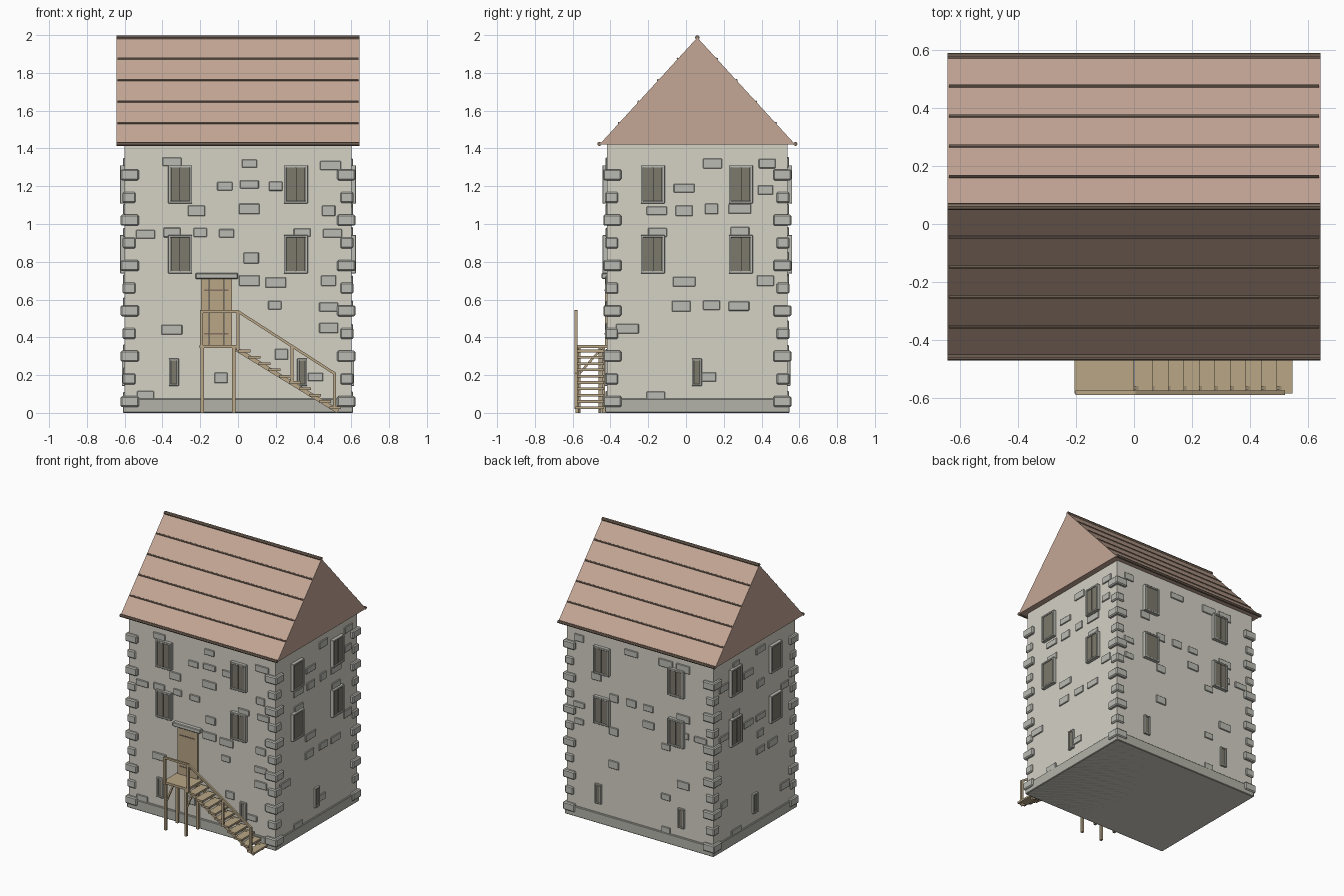
import bpy, bmesh, math, random
from mathutils import Vector, Matrix

if "Cube" in bpy.data.objects:
    bpy.data.objects.remove(bpy.data.objects["Cube"])

random.seed(4)
CY, HX, HY = 0.06, 0.60, 0.477      # tower centre in y and half sizes


def material(name, r, g, b):
    m = bpy.data.materials.new(name)
    m.diffuse_color = (r, g, b, 1)
    m.use_nodes = True
    m.node_tree.nodes["Principled BSDF"].inputs["Base Color"].default_value = m.diffuse_color
    return m


WALL = material("plaster", 0.66, 0.64, 0.56)
STONE = material("stone", 0.50, 0.50, 0.46)
BASE = material("base_stone", 0.45, 0.45, 0.40)
ROOF = material("roof_tile", 0.55, 0.38, 0.30)
DARK = material("dark_wood", 0.22, 0.16, 0.12)
SHUT = material("shutter_wood", 0.20, 0.19, 0.15)
WOOD = material("wood", 0.48, 0.38, 0.24)


class Part:
    """Collects boxes, beams and poles into one named object."""
    def __init__(self, name, mat, bevel=0):
        self.name, self.mat, self.bevel, self.bm = name, mat, bevel, bmesh.new()

    def box(self, x0, x1, y0, y1, z0, z1):
        m = Matrix.Translation(((x0 + x1) / 2, (y0 + y1) / 2, (z0 + z1) / 2))
        m = m @ Matrix.Diagonal((abs(x1 - x0), abs(y1 - y0), abs(z1 - z0), 1))
        bmesh.ops.create_cube(self.bm, size=1, matrix=m)

    def on_wall(self, face, u, z, w, h, out, sink=0.01):
        """Box on a wall; u runs along x (front/back) or y (sides)."""
        a, b = u - w / 2, u + w / 2
        if face in ("front", "back"):
            s = -1 if face == "front" else 1
            ys = sorted((CY + s * (HY - sink), CY + s * (HY + out)))
            self.box(a, b, *ys, z - h / 2, z + h / 2)
        else:
            s = -1 if face == "left" else 1
            xs = sorted((s * (HX - sink), s * (HX + out)))
            self.box(*xs, a, b, z - h / 2, z + h / 2)

    def beam(self, p, q, w, h):
        p, q = Vector(p), Vector(q)
        d = q - p
        m = Matrix.Translation((p + q) / 2) @ d.to_track_quat('X', 'Z').to_matrix().to_4x4()
        bmesh.ops.create_cube(self.bm, size=1, matrix=m @ Matrix.Diagonal((d.length, w, h, 1)))

    def pole_x(self, hx, y, z, r):
        m = Matrix.Translation((0, y, z)) @ Matrix.Rotation(math.pi / 2, 4, 'Y')
        bmesh.ops.create_cone(self.bm, cap_ends=True, segments=8, radius1=r, radius2=r,
                              depth=2 * hx, matrix=m)

    def done(self):
        me = bpy.data.meshes.new(self.name)
        self.bm.to_mesh(me)
        self.bm.free()
        ob = bpy.data.objects.new(self.name, me)
        bpy.context.collection.objects.link(ob)
        me.materials.append(self.mat)
        if self.bevel:
            mod = ob.modifiers.new("bevel", 'BEVEL')
            mod.width, mod.segments = self.bevel, 1


# Tower body and plinth
p = Part("tower_wall", WALL)
p.box(-HX, HX, CY - HY, CY + HY, 0, 1.42)
p.done()
p = Part("plinth", BASE, 0.004)
p.box(-HX - .01, HX + .01, CY - HY - .012, CY + HY + .012, 0, 0.075)
p.done()

# Corner stones, alternating in size
p = Part("corner_stones", STONE, 0.007)
for i in range(11):
    z = 0.06 + 0.12 * i
    a, o = (0.075, 0.021) if i % 2 == 0 else (0.058, 0.011)
    for sx in (-1, 1):
        for sy in (-1, 1):
            xs = sorted((sx * (HX - a), sx * (HX + o)))
            ys = sorted((CY + sy * (HY - a), CY + sy * (HY + o)))
            p.box(*xs, *ys, z - .029, z + .029)
p.done()

# Windows: stone frames with paired shutters, and narrow slits below
frames = Part("window_frames", STONE, 0.002)
shutters = Part("shutters", SHUT)


def framed(face, u, z, w, h, t, leaves, out):
    for s in (-1, 1):
        frames.on_wall(face, u + s * (w - t) / 2, z, t, h, out)
        frames.on_wall(face, u, z + s * (h - t) / 2, w, t, out)
    lw = (w - 2 * t) / leaves
    for k in range(leaves):
        shutters.on_wall(face, u + (k - (leaves - 1) / 2) * lw, z, lw - .003, h - 2 * t, out - .006)


for face in ("front", "back", "left", "right"):
    wide = face in ("front", "back")
    mid, off = (0, 0.306) if wide else (CY - .003, 0.233)
    for s in (-1, 1):
        for z in (1.21, 0.84):
            framed(face, mid + s * off, z, 0.127, 0.202, 0.013, 2, 0.025)
    for u in ((-.34, .34) if wide else (mid,)):
        framed(face, u, 0.215, 0.053, 0.145, 0.011, 1, 0.015)
frames.done()
shutters.done()

# Scattered wall stones (u, z, width)
front = [(-.35, 1.33, .1), (.06, 1.32, .08), (.49, 1.31, .11), (-.07, 1.2, .08), (.06, 1.21, .1),
         (.2, 1.2, .07), (-.22, 1.07, .09), (.06, 1.08, .11), (.48, 1.07, .07), (-.49, .945, .1),
         (-.35, .955, .09), (-.2, .955, .07), (-.06, .95, .08), (.34, .955, .09), (.5, .95, .1),
         (.07, .82, .08), (.06, .7, .11), (.2, .69, .11), (.48, .7, .08), (.195, .57, .07),
         (.48, .56, .1), (-.35, .44, .11), (.48, .45, .1), (.23, .31, .07), (-.09, .185, .07),
         (.41, .19, .08), (-.49, .09, .09)]
side = [(.14, 1.32, .1), (.43, 1.32, .09), (-.01, 1.19, .11), (.42, 1.18, .08), (-.155, 1.07, .11),
        (-.01, 1.07, .09), (.135, 1.08, .07), (.285, 1.08, .12), (-.15, .955, .1), (.285, .955, .1),
        (-.01, .695, .12), (.42, .7, .09), (-.025, .565, .1), (.135, .57, .09), (.28, .565, .11),
        (-.31, .445, .12), (.12, .19, .08), (-.16, .09, .1)]
p = Part("wall_stones", STONE, 0.003)
for face, stones in (("front", front), ("right", side)):
    for u, z, w in stones:
        p.on_wall(face, u, z, w, random.uniform(.042, .058), .008)
for face, slots, mid in (("back", 8, 0), ("left", 6, CY)):
    for row in range(11):
        for c in range(slots):
            u, z = (c - (slots - 1) / 2) * .142, .09 + row * .1235
            if random.random() < (.32 if row > 4 else .13):
                p.on_wall(face, mid + u, z, random.uniform(.07, .115), random.uniform(.042, .058), .008)
p.done()

# Gable roof prism with tile course lines, eaves and ridge poles
RX, RH, E, T = 0.643, 0.519, 1.42, 1.987
bm = bmesh.new()
tri = [bm.verts.new((-RX, CY + y, z)) for y, z in ((-RH, E), (RH, E), (0, T))]
f = bm.faces.new(tri)
ext = bmesh.ops.extrude_face_region(bm, geom=[f])
bmesh.ops.translate(bm, verts=[v for v in ext["geom"] if isinstance(v, bmesh.types.BMVert)],
                    vec=(2 * RX, 0, 0))
bmesh.ops.recalc_face_normals(bm, faces=bm.faces)
me = bpy.data.meshes.new("roof")
bm.to_mesh(me)
bm.free()
me.materials.append(ROOF)
bpy.context.collection.objects.link(bpy.data.objects.new("roof", me))
p = Part("roof_trim", DARK)
p.pole_x(RX, CY, T, .012)
for s in (-1, 1):
    p.pole_x(RX, CY + s * RH, E + .004, .011)
    for k in range(1, 5):
        t = k / 5
        p.pole_x(RX - .005, CY + s * RH * (1 - t), E + (T - E) * t + .001, .006)
p.done()

# Door with lintel and iron bands
WY = CY - HY
p = Part("door", WOOD)
for k in range(4):
    x = -.195 + k * .041
    p.box(x, x + .039, WY - .012, WY + .01, .35, .71)
p.done()
p = Part("door_bands", DARK)
for z in (.42, .65):
    p.box(-.18, -.05, WY - .015, WY, z - .004, z + .004)
p.done()
p = Part("door_lintel", STONE, 0.004)
p.box(-.225, 0, WY - .03, WY + .01, .71, .74)
p.done()

# Landing with legs and braces
Y0, Y1 = -.585, WY
p = Part("landing", WOOD)
p.box(-.205, 0, Y0, Y1, .343, .36)
for x in (-.19, -.022):
    for y in (Y0 + .01, Y1 - .02):
        p.box(x - .009, x + .009, y - .009, y + .009, 0, .345)
    p.beam((x, Y0 + .012, .2), (x, Y1 - .03, .34), .01, .012)
p.done()

# Stair treads and stringers
p = Part("stairs", WOOD)
for k in range(10):
    x, z = .035 + .0535 * k, .328 - .0335 * k
    p.box(x - .033, x + .03, Y0, -.435, z - .007, z + .007)
for y in (Y0 + .02, -.455):
    p.beam((-.01, y, .338), (.53, y, .008), .014, .022)
p.done()

# Handrail
p = Part("handrail", WOOD)
RY = Y0 + .003
for x, z0, z1 in ((-.193, .34, .54), (0, .33, .54), (.285, .17, .355), (.512, .02, .21)):
    p.box(x - .008, x + .008, RY - .008, RY + .008, z0, z1)
p.beam((-.2, RY, .537), (.005, RY, .537), .014, .014)
p.beam((0, RY, .537), (.517, RY, .205), .014, .014)
p.done()
